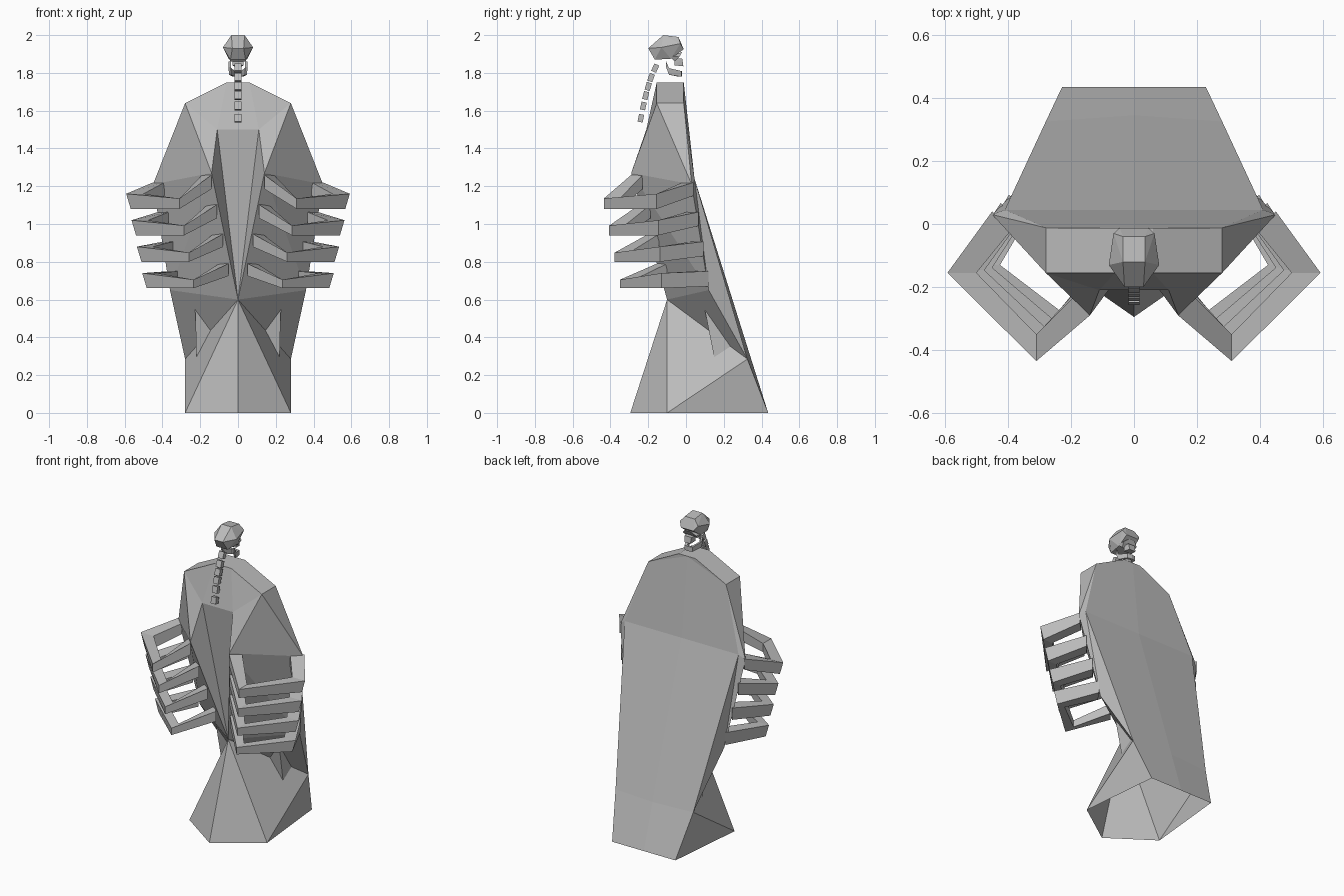
import bpy, bmesh
from mathutils import Vector, Matrix

if "Cube" in bpy.data.objects:
    bpy.data.objects.remove(bpy.data.objects["Cube"], do_unlink=True)

stone = bpy.data.materials.new("plain grey")
stone.use_nodes = True
grey = (0.5, 0.5, 0.5, 1)
stone.diffuse_color = grey
stone.node_tree.nodes["Principled BSDF"].inputs["Base Color"].default_value = grey


# Flat shaded object from a bmesh, optionally doubled across x
def finish(name, bm, mirror=False):
    if mirror:
        twin = bmesh.ops.duplicate(bm, geom=bm.verts[:] + bm.edges[:] + bm.faces[:])["geom"]
        for v in twin:
            if isinstance(v, bmesh.types.BMVert):
                v.co.x *= -1
        bmesh.ops.remove_doubles(bm, verts=bm.verts[:], dist=0.0005)
    bmesh.ops.recalc_face_normals(bm, faces=bm.faces[:])
    me = bpy.data.meshes.new(name)
    bm.to_mesh(me)
    bm.free()
    me.materials.append(stone)
    ob = bpy.data.objects.new(name, me)
    bpy.context.collection.objects.link(ob)


# Convex faceted solid from one half of its corners
def hull(name, points):
    bm = bmesh.new()
    for x, y, z in points:
        for s in (1, -1):
            bm.verts.new((s * x, y, z))
    bmesh.ops.convex_hull(bm, input=bm.verts[:])
    bmesh.ops.dissolve_limit(bm, angle_limit=0.02, verts=bm.verts[:], edges=bm.edges[:])
    finish(name, bm)


# Four-sided tube through a list of rings of corners
def tube(name, sections, cap_end):
    bm = bmesh.new()
    rings = [[bm.verts.new(p) for p in ring] for ring in sections]
    for r, s in zip(rings, rings[1:]):
        for k in range(4):
            n = (k + 1) % 4
            bm.faces.new((r[k], r[n], s[n], s[k]))
    bm.faces.new(rings[0])
    if cap_end:
        bm.faces.new(rings[-1])
    finish(name, bm, mirror=True)


# Robe: half of the shell as named corners, then mirrored
corner = {
    "top": (.06, -.155, 1.75), "top_back": (.06, -.012, 1.75),
    "mid": (0, -.155, 1.75), "mid_back": (0, -.012, 1.75),
    "shoulder": (.28, -.155, 1.64), "shoulder_back": (.28, -.012, 1.64),
    "neck": (.11, -.21, 1.5), "neck_mid": (0, -.21, 1.5),
    "lip": (.14, -.29, 1.27), "side": (.45, .03, 1.21),
    "fold": (.41, .045, 1.24), "fold_mid": (0, .045, 1.24),
    "waist": (0, -.1, .6), "hip": (.36, .12, .65),
    "hem": (.28, .325, .285), "hem_mid": (0, .345, .285),
    "foot_back": (.228, .435, 0), "foot_mid": (0, .435, 0),
    "foot_side": (.28, -.1, 0), "foot_front": (0, -.295, 0),
}
panels = [
    ("mid", "top", "top_back", "mid_back"),
    ("top", "shoulder", "shoulder_back", "top_back"),
    ("mid", "neck_mid", "neck", "top"),
    ("top", "neck", "shoulder"),
    ("shoulder", "neck", "lip"),
    ("shoulder", "lip", "side"),
    ("shoulder", "side", "shoulder_back"),
    ("shoulder_back", "side", "fold"),
    ("neck_mid", "waist", "neck"),
    ("neck", "waist", "lip"),
    ("lip", "waist", "hip"),
    ("lip", "hip", "side"),
    ("fold", "side", "hip"),
    ("fold", "hip", "hem"),
    ("hip", "waist", "hem"),
    ("waist", "foot_front", "foot_side"),
    ("waist", "foot_side", "hem"),
    ("foot_side", "foot_back", "hem"),
    ("mid_back", "top_back", "shoulder_back"),
    ("mid_back", "shoulder_back", "fold", "fold_mid"),
    ("fold_mid", "fold", "hem", "hem_mid"),
    ("hem_mid", "hem", "foot_back", "foot_mid"),
]
bm = bmesh.new()
vert = {k: bm.verts.new(co) for k, co in corner.items()}
for panel in panels:
    bm.faces.new([vert[k] for k in panel])
finish("robe", bm, mirror=True)

# Inner slab whose lower corners poke out under the robe
hull("inner_slab", [(.22, .15, .29), (.22, .30, .35), (.24, 0, 1.05), (.24, .07, 1.07)])

# Ribs: outer and inner corner of each bend with top and bottom heights,
# the four pairs blended from the first to the last
first = [
    ((.45, .04), (.39, -.02), 1.22, 1.15),
    ((.58, -.155), (.50, -.155), 1.16, 1.08),
    ((.31, -.435), (.31, -.35), 1.135, 1.08),
    ((.14, -.29), (.19, -.23), 1.26, 1.185),
]
last = [
    ((.37, .12), (.32, .05), .75, .67),
    ((.495, -.13), (.425, -.13), .74, .66),
    ((.235, -.35), (.235, -.275), .705, .66),
    ((.05, -.155), (.10, -.1), .79, .725),
]


# Ring of corners at one bend; the outer elbow leans in towards its lower edge
def bend(outer, inner, top, low):
    lean = .012 if outer[0] > .48 else 0
    return [Vector((outer[0] + lean, outer[1], top)), Vector((outer[0] - lean, outer[1], low)),
            Vector((*inner, low)), Vector((*inner, top))]


for i in range(4):
    sections = [[p.lerp(q, i / 3) for p, q in zip(bend(*a), bend(*b))]
                for a, b in zip(first, last)]
    tube(f"rib_pair_{i + 1}", sections, True)

# Neck bones: small tilted blocks along a curve
path = [(-.163, 1.825), (-.185, 1.775), (-.2, 1.728), (-.213, 1.68), (-.226, 1.625), (-.239, 1.56)]
for i, (y, z) in enumerate(path):
    y0, z0 = path[max(i - 1, 0)]
    y1, z1 = path[min(i + 1, len(path) - 1)]
    up = Vector((0, y0 - y1, z0 - z1))
    turn = Vector((0, 0, 1)).rotation_difference(up).to_matrix().to_4x4()
    bm = bmesh.new()
    bmesh.ops.create_cube(bm, size=1, matrix=Matrix.Translation((0, y, z)) @ turn
                          @ Matrix.Diagonal((.036, .028, .042, 1)))
    finish(f"neck_bone_{i + 1}", bm)

# Skull: cranium, cheeks and upper teeth
hull("cranium", [(.035, -.12, 2), (.035, -.04, 1.99), (.08, -.13, 1.935), (.065, -.03, 1.955),
                 (.03, -.2, 1.93), (.04, -.165, 1.87), (.05, -.08, 1.875), (.045, -.012, 1.925)])
hull("cheeks", [(.055, -.09, 1.89), (.05, -.035, 1.885), (.02, -.02, 1.91), (.04, -.06, 1.86)])
hull("upper_teeth", [(.028, -.06, 1.875), (.025, -.02, 1.875), (.028, -.06, 1.84), (.022, -.014, 1.835)])

# Jaw: a bent strip on each side meeting at the chin
jaw = []
for x, y, top, low in [(.05, -.105, 1.86, 1.83), (.048, -.09, 1.825, 1.79),
                       (.028, -.025, 1.81, 1.78), (0, -.02, 1.81, 1.78)]:
    ix = max(x - .012, 0)
    iy = y - (.014 if x < .04 else 0)
    jaw.append([(x, y, top), (x, y, low), (ix, iy, low), (ix, iy, top)])
tube("jaw", jaw, False)
